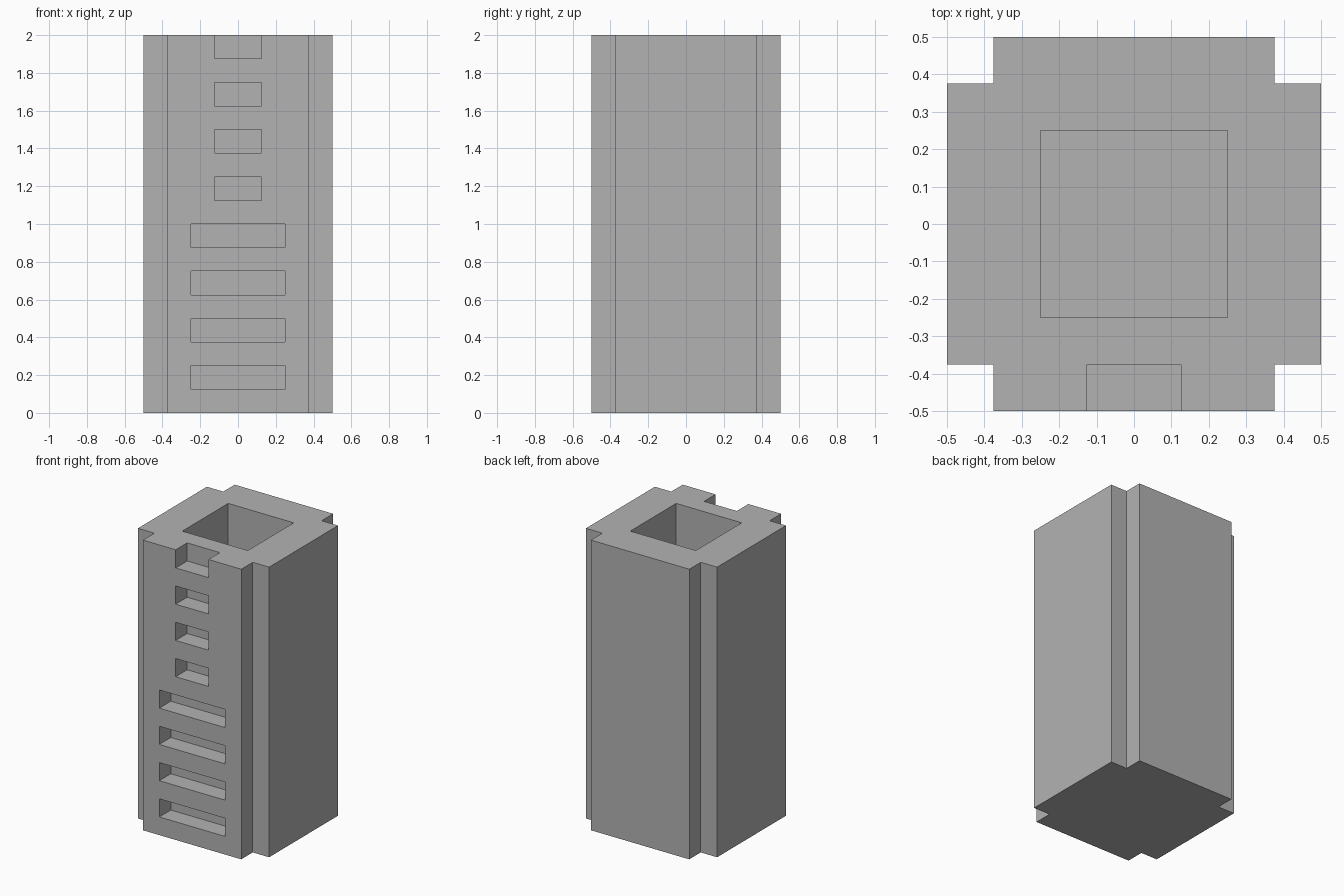
import bpy, bmesh

cube = bpy.data.objects.get("Cube")
if cube:
    bpy.data.objects.remove(cube, do_unlink=True)

stone = bpy.data.materials.new("stone_grey")
stone.use_nodes = True
GREY = (0.45, 0.45, 0.45, 1)
stone.diffuse_color = GREY
stone.node_tree.nodes["Principled BSDF"].inputs["Base Color"].default_value = GREY

HALF, INNER, HEIGHT = 0.5, 0.375, 2.0
SHAFT, FLOOR = 0.25, 0.25
STEP = 0.125


def make_object(name, bm):
    bmesh.ops.recalc_face_normals(bm, faces=bm.faces)
    mesh = bpy.data.meshes.new(name)
    bm.to_mesh(mesh)
    bm.free()
    mesh.materials.append(stone)
    obj = bpy.data.objects.new(name, mesh)
    bpy.context.collection.objects.link(obj)
    return obj


def add_box(bm, lo, hi):
    verts = bmesh.ops.create_cube(bm, size=1)["verts"]
    for v in verts:
        v.co = [(a + b) / 2 + c * (b - a) for a, b, c in zip(lo, hi, v.co)]


# Column with notched corners, extruded from its plan
bm = bmesh.new()
outline = []
x, y = HALF, INNER
for quarter in range(4):
    for px, py in ((x, y), (INNER, INNER), (y, x)):
        for _ in range(quarter):
            px, py = -py, px
        outline.append(bm.verts.new((px, py, 0)))
base = bm.faces.new(outline)
top = bmesh.ops.extrude_face_region(bm, geom=[base])["geom"]
bmesh.ops.translate(bm, vec=(0, 0, HEIGHT),
                    verts=[g for g in top if isinstance(g, bmesh.types.BMVert)])
column = make_object("notched_column", bm)

# Cutter: open square shaft, plus wide lower and narrow upper front slots
bm = bmesh.new()
add_box(bm, (-SHAFT, -SHAFT, FLOOR), (SHAFT, SHAFT, HEIGHT + 1))
for i in range(8):
    half_width = 0.25 if i < 4 else 0.125
    z = STEP + i * 2 * STEP
    z_top = z + STEP if i < 7 else HEIGHT + 1
    add_box(bm, (-half_width, -1, z), (half_width, -INNER, z_top))
cutter = make_object("shaft_and_slot_cutter", bm)
cutter.hide_render = True

# Cut the openings, then discard the cutter
cut = column.modifiers.new("openings", 'BOOLEAN')
cut.operation = 'DIFFERENCE'
cut.solver = 'EXACT'
cut.object = cutter
bpy.context.view_layer.objects.active = column
column.select_set(True)
bpy.ops.object.modifier_apply(modifier=cut.name)
bpy.data.objects.remove(cutter, do_unlink=True)
